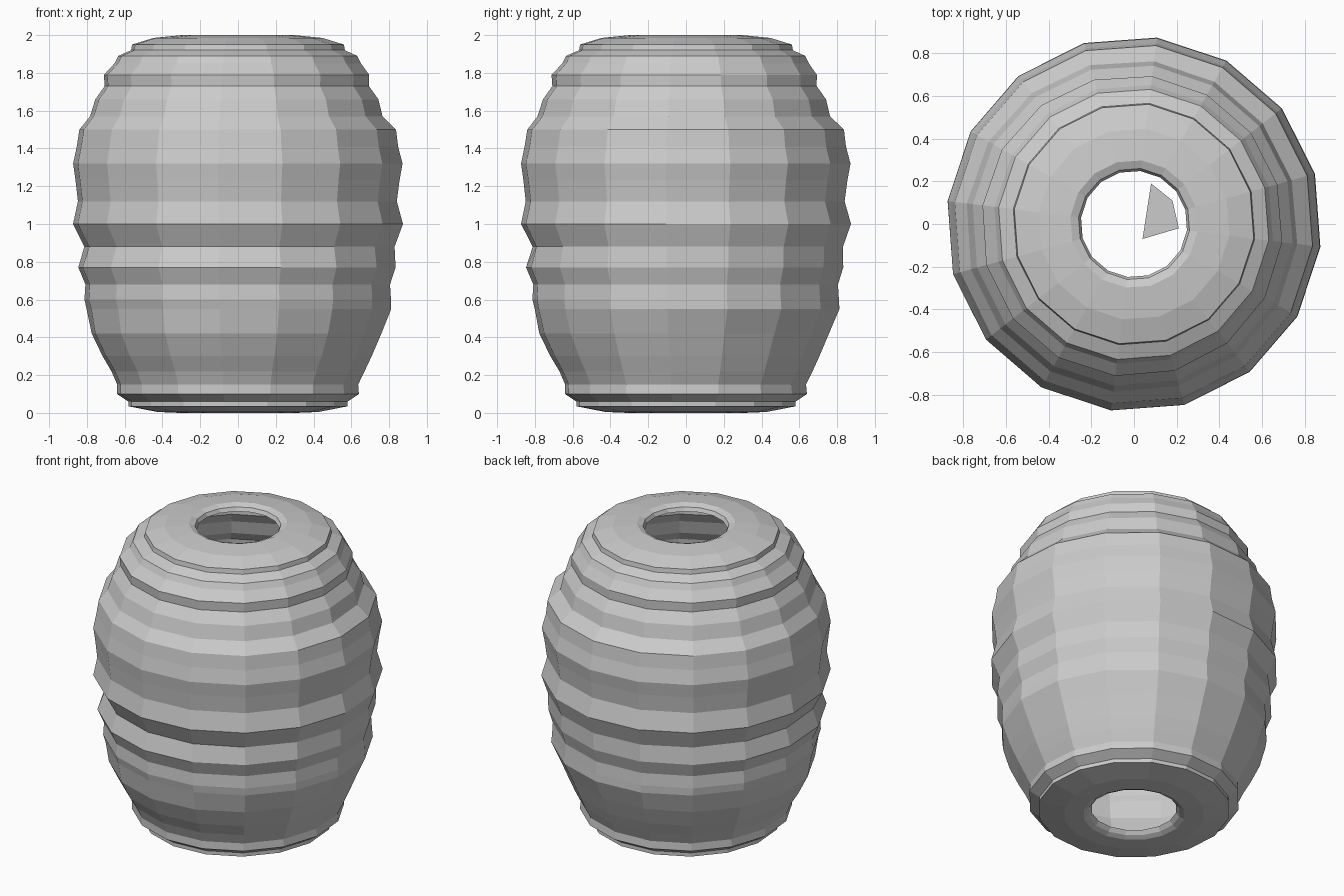
import bpy, bmesh, math

SIDES = 16
OFFSET = math.radians(-7)

# Barrel profile: height, radius toward +x+y, radius toward -x-y
PROFILE = [
    (0.04, 0.26, 0.26), (0.015, 0.28, 0.28), (0.0, 0.31, 0.31),
    (0.005, 0.43, 0.43), (0.035, 0.585, 0.585), (0.06, 0.585, 0.585),
    (0.10, 0.645, 0.645), (0.15, 0.64, 0.645), (0.22, 0.675, 0.675),
    (0.30, 0.71, 0.725), (0.42, 0.76, 0.785), (0.55, 0.82, 0.805),
    (0.60, 0.815, 0.82), (0.68, 0.81, 0.815), (0.77, 0.837, 0.855),
    (0.88, 0.84, 0.815), (1.00, 0.88, 0.88), (1.12, 0.845, 0.856),
    (1.23, 0.86, 0.868), (1.32, 0.877, 0.88), (1.41, 0.852, 0.862),
    (1.50, 0.842, 0.847), (1.57, 0.765, 0.795), (1.66, 0.745, 0.765),
    (1.73, 0.695, 0.715), (1.79, 0.695, 0.72), (1.85, 0.655, 0.66),
    (1.89, 0.635, 0.64), (1.92, 0.57, 0.57), (1.95, 0.565, 0.565),
    (1.985, 0.45, 0.45), (2.0, 0.30, 0.30), (1.985, 0.262, 0.262),
    (1.96, 0.25, 0.25),
]


def make_object(name, bm):
    mesh = bpy.data.meshes.new(name)
    bm.to_mesh(mesh)
    bm.free()
    obj = bpy.data.objects.new(name, mesh)
    bpy.context.collection.objects.link(obj)
    return obj


# Hollow ridged shell, open at both ends
bm = bmesh.new()
rings = []
for z, ra, rb in PROFILE:
    ring = []
    for i in range(SIDES):
        a = OFFSET + math.tau * i / SIDES
        t = 0.5 + 0.5 * math.cos(a - math.pi / 4)
        r = rb + (ra - rb) * t
        ring.append(bm.verts.new((r * math.cos(a), r * math.sin(a), z)))
    rings.append(ring)
for low, high in zip(rings, rings[1:]):
    for i in range(SIDES):
        j = (i + 1) % SIDES
        bm.faces.new((low[i], low[j], high[j], high[i]))
make_object("barrel_shell", bm)

# Small loose flake inside the hollow
bm = bmesh.new()
flake = [(0.04, -0.07), (0.21, -0.02), (0.18, 0.11), (0.08, 0.19)]
bm.faces.new([bm.verts.new((x, y, 1.0)) for x, y in flake])
make_object("inner_flake", bm)
